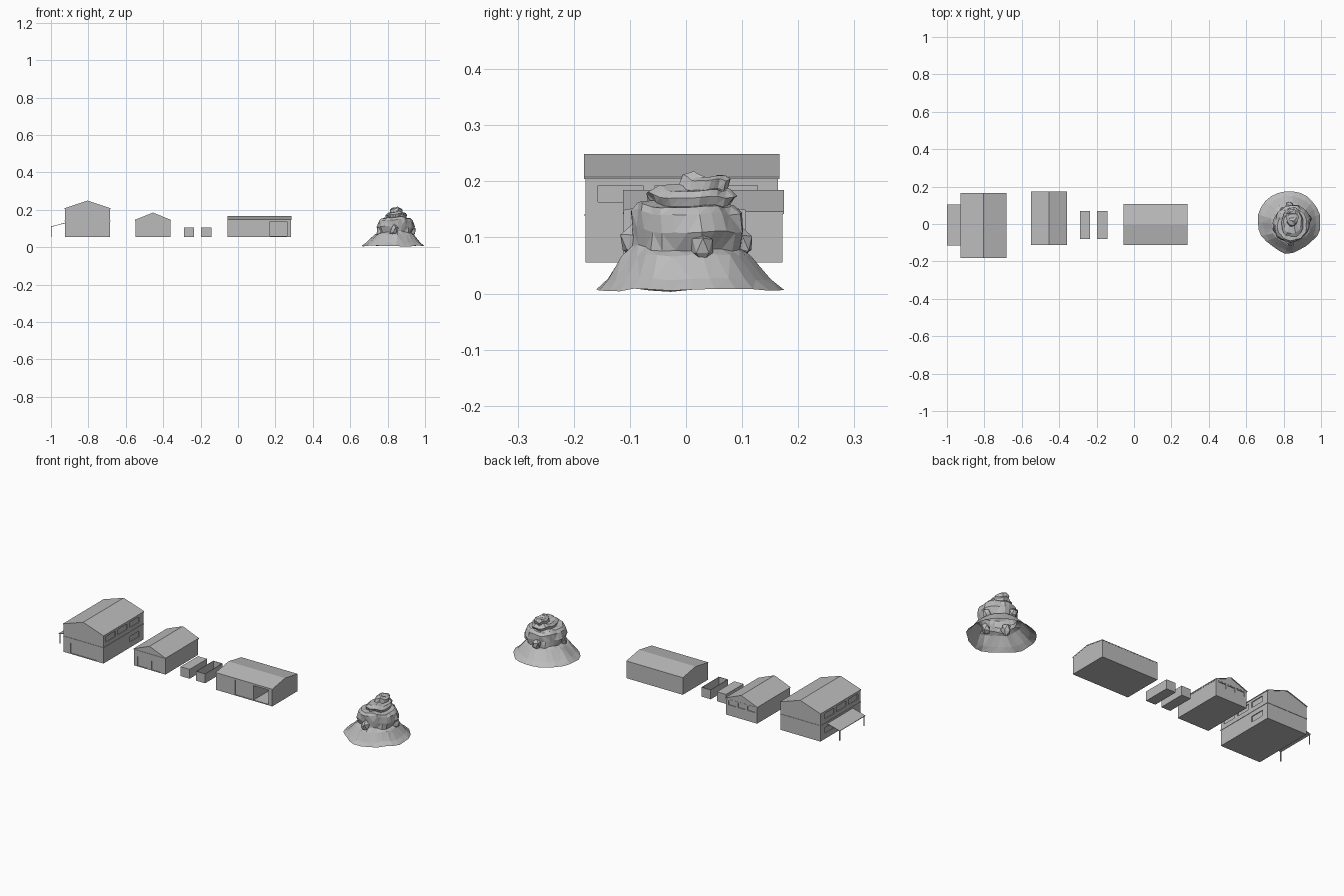
import bpy, bmesh, math, random
from mathutils import Vector, noise

if "Cube" in bpy.data.objects:
    bpy.data.objects.remove(bpy.data.objects["Cube"])

grey = bpy.data.materials.new("plain grey")
grey.use_nodes = True
GREY = (0.5, 0.5, 0.5, 1)
grey.diffuse_color = GREY
grey.node_tree.nodes["Principled BSDF"].inputs["Base Color"].default_value = GREY
GROUND = 0.055


def finish(name, bm):
    bmesh.ops.recalc_face_normals(bm, faces=bm.faces)
    mesh = bpy.data.meshes.new(name)
    bm.to_mesh(mesh)
    bm.free()
    mesh.materials.append(grey)
    obj = bpy.data.objects.new(name, mesh)
    bpy.context.collection.objects.link(obj)
    return obj


def add_box(bm, x, y, z):
    cube = bmesh.ops.create_cube(bm, size=1)["verts"]
    for v in cube:
        v.co = [lo + (hi - lo) * (c + 0.5) for c, (lo, hi) in zip(v.co, (x, y, z))]


def boxes(name, *specs):
    bm = bmesh.new()
    for spec in specs:
        add_box(bm, *spec)
    return finish(name, bm)


def prism(name, profile, span, along_x=False):
    """Extrude a (side, height) profile along y, or along x."""
    bm = bmesh.new()
    a, b = span
    face = bm.faces.new([bm.verts.new((a, s, z) if along_x else (s, a, z)) for s, z in profile])
    move = Vector((b - a, 0, 0) if along_x else (0, b - a, 0))
    out = bmesh.ops.extrude_face_region(bm, geom=[face])["geom"]
    bmesh.ops.translate(bm, vec=move, verts=[v for v in out if isinstance(v, bmesh.types.BMVert)])
    return finish(name, bm)


def gabled(name, side, span, eave, ridge, along_x=False, over=0.003, thick=0.004):
    """Walls and a thin overhanging roof."""
    s0, s1 = side
    mid = (s0 + s1) / 2
    w0, w1 = s0 + over, s1 - over
    walls = prism(name + "_walls",
                  [(w0, GROUND), (w1, GROUND), (w1, eave), (mid, ridge - thick), (w0, eave)],
                  (span[0] + over, span[1] - over), along_x)
    prism(name + "_roof",
          [(s0, eave - thick), (mid, ridge - thick), (s1, eave - thick),
           (s1, eave), (mid, ridge), (s0, eave)], span, along_x)
    return walls


def recess(obj, *specs):
    cutter = boxes("cutter", *specs)
    cutter.hide_render = True
    mod = obj.modifiers.new("openings", 'BOOLEAN')
    mod.object = cutter
    mod.solver = 'EXACT'
    bpy.context.view_layer.objects.active = obj
    bpy.ops.object.modifier_apply(modifier=mod.name)
    bpy.data.objects.remove(cutter)


# Two-storey hall: garage door in front, window rows on both sides
hall = gabled("hall", (-0.928, -0.682), (-0.182, 0.167), 0.208, 0.249)
windows = []
for x in (-0.925, -0.685):
    skin = (x - 0.004, x + 0.004)
    for y in (-0.157, -0.055, 0.047):
        windows.append((skin, (y, y + 0.08), (0.163, 0.193)))
    windows.append((skin, (0.047, 0.127), (0.085, 0.115)))
recess(hall, ((-0.885, -0.725), (-0.19, -0.174), (0.058, 0.115)), *windows)
boxes("hall_belt", ((-0.927, -0.683), (-0.181, 0.166), (0.138, 0.142)))

# Lean-to canopy on thin posts
prism("canopy", [(-1, 0.108), (-0.924, 0.128), (-0.924, 0.131), (-1, 0.111)], (-0.115, 0.105))
boxes("canopy_posts", *[((-0.998, -0.994), (y, y + 0.004), (GROUND, 0.11)) for y in (-0.112, 0.098)])

# Smaller house: front doors, rear windows
house = gabled("house", (-0.552, -0.358), (-0.112, 0.175), 0.146, 0.185)
recess(house,
       ((-0.53, -0.468), (-0.12, -0.105), (0.058, 0.108)),
       ((-0.445, -0.395), (-0.12, -0.105), (0.058, 0.108)),
       *[((x, x + 0.045), (0.168, 0.18), (0.112, 0.136)) for x in (-0.535, -0.478, -0.421)])
boxes("house_belt", ((-0.55, -0.36), (-0.111, 0.173), (0.14, 0.143)))

# Closed crate and open-topped crate
boxes("closed_crate", ((-0.29, -0.235), (-0.08, 0.07), (GROUND, 0.106)))
open_crate = boxes("open_crate", ((-0.198, -0.142), (-0.08, 0.07), (GROUND, 0.106)))
recess(open_crate, ((-0.195, -0.145), (-0.077, 0.067), (0.06, 0.12)))

# Long shed with an open doorway and a shallow closed door
shed = gabled("shed", (-0.112, 0.107), (-0.056, 0.285), 0.149, 0.168, True, 0.001)
recess(shed, ((0.172, 0.262), (-0.12, 0.09), (0.06, 0.138)),
       ((0.06, 0.165), (-0.12, -0.109), (0.06, 0.138)))

# Rock stack: jittered rings from flared skirt to crooked top
random.seed(4)
SEG = 26
rings = [  # height, centre x, centre y, radius x, radius y, roughness
    (0.007, 0.828, 0.012, 0.168, 0.163, 0.03),
    (0.026, 0.83, 0.008, 0.143, 0.142, 0.03),
    (0.068, 0.838, 0.003, 0.104, 0.112, 0.05),
    (0.078, 0.842, 0.003, 0.088, 0.095, 0.1),
    (0.11, 0.843, 0.003, 0.096, 0.098, 0.1),
    (0.142, 0.843, 0.0, 0.092, 0.098, 0.08),
    (0.155, 0.845, -0.003, 0.08, 0.088, 0.08),
    (0.157, 0.848, 0.006, 0.052, 0.07, 0.1),
    (0.172, 0.848, 0.007, 0.058, 0.078, 0.1),
    (0.184, 0.848, 0.012, 0.046, 0.066, 0.1),
    (0.186, 0.846, 0.028, 0.03, 0.044, 0.1),
    (0.203, 0.846, 0.035, 0.032, 0.042, 0.1),
    (0.209, 0.846, 0.042, 0.022, 0.028, 0.1),
]
bm = bmesh.new()
loops = []
for i, (z, cx, cy, rx, ry, rough) in enumerate(rings):
    loop = []
    for k in range(SEG):
        a = math.tau * k / SEG
        c, s = math.cos(a), math.sin(a)
        r = 1 + rough * noise.noise(Vector((c * 2.5, s * 2.5, i * 0.6))) * 1.6
        if i < 3:  # lobes along the front of the skirt
            r += 0.045 * max(0, -s) * math.cos(5 * a + math.pi / 2)
            dz = 0.007 * noise.noise(Vector((c * 2, s * 2, 9)))
        else:
            dz = 0.012 * noise.noise(Vector((c * 1.5, s * 1.5, 3)))
        loop.append(bm.verts.new((min(1, cx + rx * r * c), cy + ry * r * s, max(0, z + dz))))
    loops.append(loop)
for low, high in zip(loops, loops[1:]):
    for k in range(SEG):
        n = (k + 1) % SEG
        bm.faces.new((low[k], low[n], high[n], high[k]))
bm.faces.new(loops[-1])
bmesh.ops.triangulate(bm, faces=bm.faces)
rock = finish("rock_stack", bm)

# Boulders leaning on the rock
for n, (x, y, z, r) in enumerate([(0.83, 0.1, 0.09, 0.024), (0.835, -0.095, 0.09, 0.024),
                                  (0.765, -0.03, 0.085, 0.026), (0.93, 0.03, 0.085, 0.022)]):
    bm = bmesh.new()
    bmesh.ops.create_icosphere(bm, subdivisions=1, radius=r)
    for v in bm.verts:
        v.co = Vector((x, y, z)) + Vector((v.co.x, v.co.y, v.co.z * 1.3)) * random.uniform(0.8, 1.15)
    finish("boulder_%d" % (n + 1), bm)
bpy.context.view_layer.update()
